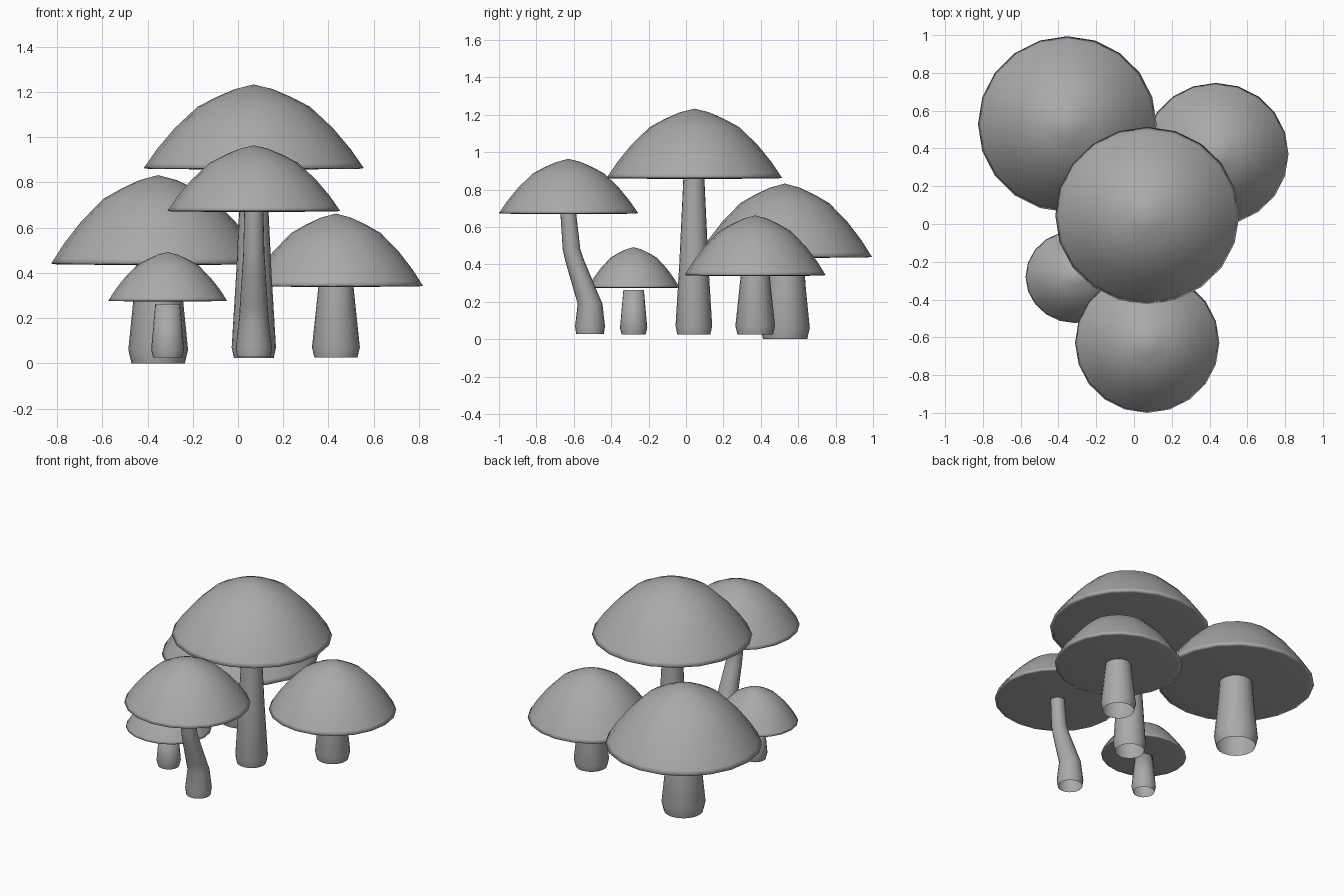
import bpy, bmesh, math

cube = bpy.data.objects.get("Cube")
if cube:
    bpy.data.objects.remove(cube)

grey = bpy.data.materials.new("plain grey")
grey.use_nodes = True
GREY = (0.4, 0.4, 0.4, 1)
grey.diffuse_color = GREY
grey.node_tree.nodes["Principled BSDF"].inputs["Base Color"].default_value = GREY

SIDES = 20
# Cap outline as (radius, height) fractions: dome, rim, then underside
CAP = [(0, 1), (.17, .945), (.34, .85), (.51, .734), (.72, .476), (.88, .226),
       (.965, .065), (1, 0), (.95, -.01), (.4, -.015), (0, -.015)]


def loft(name, rings):
    """Skin a stack of rings (x, y, z, rx, ry); a zero radius makes a tip."""
    bm = bmesh.new()
    loops = []
    for x, y, z, rx, ry in rings:
        count = SIDES if rx else 1
        loops.append([bm.verts.new((x + rx * math.cos(math.tau * i / SIDES),
                                    y + ry * math.sin(math.tau * i / SIDES), z))
                      for i in range(count)])
    for a, b in zip(loops, loops[1:]):
        for i in range(SIDES):
            j = (i + 1) % SIDES
            quad = [a[i % len(a)], a[j % len(a)], b[j % len(b)], b[i % len(b)]]
            bm.faces.new(list(dict.fromkeys(quad)))
    bmesh.ops.recalc_face_normals(bm, faces=bm.faces)
    for f in bm.faces:
        f.smooth = True
    mesh = bpy.data.meshes.new(name)
    bm.to_mesh(mesh)
    bm.free()
    mesh.materials.append(grey)
    obj = bpy.data.objects.new(name, mesh)
    bpy.context.collection.objects.link(obj)


def cap(name, x, y, rim, top, rx, ry):
    loft(name + "_cap", [(x, y, rim + h * (top - rim), r * rx, r * ry) for r, h in CAP])


def stem(name, x, path):
    """Open tube through (y, z, radius) points."""
    loft(name + "_stem", [(x, y, z, r, r) for y, z, r in path])


# Caps: centre, rim height, top height, half widths
cap("tall", .07, .045, .863, 1.233, .487, .469)
cap("bent", .07, -.628, .674, .964, .382, .372)
cap("broad", -.353, .528, .441, .832, .473, .466)
cap("side", .433, .37, .343, .662, .385, .377)
cap("small", -.311, -.28, .277, .492, .263, .245)

# Stems, open underneath, with a narrowed foot
stem("tall", .07, [(.042, .024, .088), (.042, .07, .098), (.042, .4, .078), (.042, .865, .056)])
stem("bent", .07, [(-.513, .027, .074), (-.513, .07, .08), (-.513, .19, .066),
                   (-.535, .25, .062), (-.595, .42, .051), (-.612, .48, .047), (-.63, .68, .042)])
stem("broad", -.353, [(.53, 0, .118), (.53, .06, .132), (.53, .27, .111), (.53, .445, .098)])
stem("side", .433, [(.37, .025, .095), (.37, .07, .106), (.37, .345, .077)])
stem("small", -.311, [(-.28, .025, .064), (-.28, .06, .073), (-.28, .262, .055), (-.28, .262, 0)])
